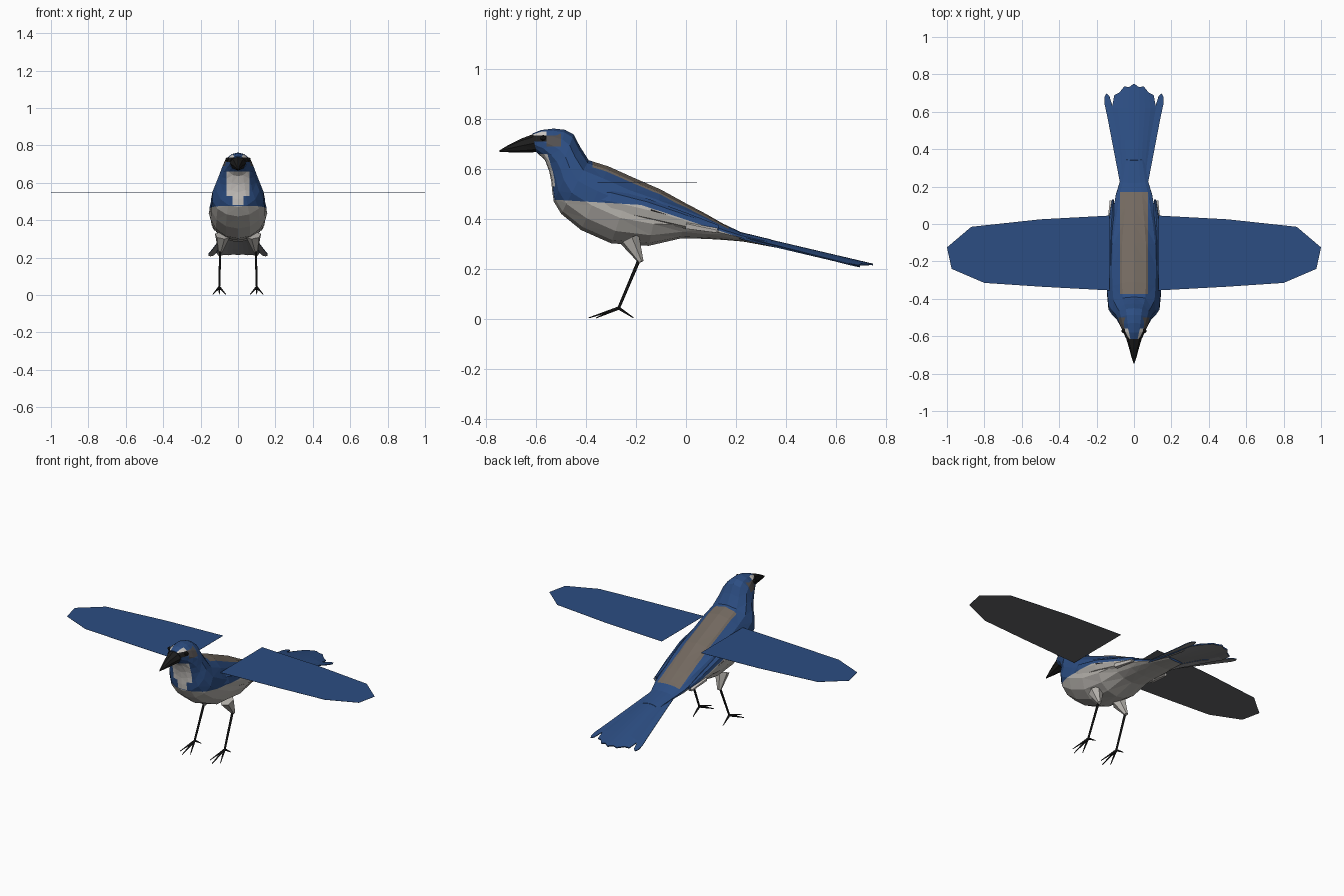
import bpy, bmesh, math
from mathutils import Vector

cube = bpy.data.objects.get("Cube")
if cube:
    bpy.data.objects.remove(cube)


def material(name, r, g, b):
    m = bpy.data.materials.new(name)
    m.use_nodes = True
    m.diffuse_color = (r, g, b, 1)
    bsdf = m.node_tree.nodes["Principled BSDF"]
    bsdf.inputs["Base Color"].default_value = (r, g, b, 1)
    bsdf.inputs["Roughness"].default_value = 0.9
    return m


blue = material("feather blue", .025, .075, .225)
grey = material("belly grey", .46, .44, .41)
pale = material("throat pale grey", .64, .61, .58)
brown = material("back brown", .17, .14, .115)
black = material("beak black", .012, .012, .012)
mask = material("cheek dark grey", .085, .078, .078)
under = material("underwing charcoal", .13, .132, .14)
tail_grey = material("undertail grey", .28, .28, .285)
BLUE, GREY, PALE, BROWN, BLACK, MASK = range(6)
PLUMAGE = [blue, grey, pale, brown, black, mask]


def finish(bm, name, mats):
    me = bpy.data.meshes.new(name)
    bm.to_mesh(me)
    bm.free()
    for m in mats:
        me.materials.append(m)
    ob = bpy.data.objects.new(name, me)
    bpy.context.collection.objects.link(ob)
    return ob


def loft(rings, sides, side=1):
    """Skin tilted rings: top y, top z, bottom y, bottom z, half width, x centre."""
    bm = bmesh.new()
    loops = []
    for ty, tz, by, bz, w, cx in rings:
        loop = []
        for i in range(sides):
            a = math.tau * i / sides
            t = (1 - math.cos(a)) / 2
            loop.append(bm.verts.new((side * (cx + w * math.sin(a)),
                                      ty + (by - ty) * t, tz + (bz - tz) * t)))
        loops.append(loop)
    for p, q in zip(loops, loops[1:]):
        for i in range(sides):
            j = (i + 1) % sides
            bm.faces.new((p[i], p[j], q[j], q[i]))
    bm.faces.new(loops[0])
    bm.faces.new(loops[-1])
    bmesh.ops.recalc_face_normals(bm, faces=bm.faces)
    bmesh.ops.triangulate(bm, faces=bm.faces)
    return bm


def cut(bm, point, normal):
    bmesh.ops.bisect_plane(bm, geom=bm.verts[:] + bm.edges[:] + bm.faces[:],
                           plane_co=point, plane_no=normal, dist=1e-5)


# Border between blue upper parts and grey belly: slope before and after the bend
SLOPES = (.06, .33)


def belly_line(y):
    return .456 - SLOPES[y > -.18] * (y + .18)


def cut_belly(bm):
    for slope in SLOPES:
        cut(bm, (0, -.18, .456), (0, slope, 1))


def plumage(f):
    c, n = f.calc_center_median(), f.normal
    x, y, z = abs(c.x), c.y, c.z
    if y < -.5 and x > .025 and .69 < z < .75:
        if y < -.56 and z > .71:
            return PALE if z > .735 else BLACK
        if y > -.56 and z < .74:
            return MASK
    if y < -.56 and z < .66:
        return PALE
    if y < -.49 and .48 < z < .66 and x < .062:
        return BLUE if z < .53 and x > .03 else PALE
    if z < belly_line(y) or (y > .1 and n.z < -.3):
        return GREY
    if n.z > 0 and x < .075 and -.375 < y < .17:
        return BROWN
    return BLUE


# Body and head, cut along the colour borders
body = loft([
    (-.615, .742, -.60, .668, .045, 0), (-.58, .756, -.565, .635, .062, 0),
    (-.53, .762, -.548, .59, .078, 0), (-.485, .757, -.54, .55, .09, 0),
    (-.45, .738, -.536, .51, .10, 0), (-.425, .69, -.53, .47, .118, 0),
    (-.39, .635, -.50, .42, .14, 0), (-.31, .61, -.42, .355, .148, 0),
    (-.21, .565, -.30, .302, .15, 0), (-.1, .517, -.15, .292, .146, 0),
    (0, .462, -.02, .322, .13, 0), (.08, .42, .08, .32, .113, 0),
    (.15, .38, .16, .315, .1, 0), (.22, .347, .23, .309, .078, 0),
    (.34, .318, .36, .285, .055, 0)], 14)
cut_belly(body)
for x in (.03, .062, .075):
    for s in (1, -1):
        cut(body, (s * x, 0, 0), (1, 0, 0))
for y in (-.56, -.5, -.375, .17):
    cut(body, (0, y, 0), (0, 1, 0))
for z in (.48, .53, .66, .69, .71, .735, .75):
    cut(body, (0, 0, z), (0, 0, 1))
body.normal_update()
for f in body.faces:
    f.material_index = plumage(f)
finish(body, "body", PLUMAGE)

# Beak
finish(loft([(-.6, .744, -.59, .668, .047, 0), (-.66, .722, -.655, .665, .028, 0),
             (-.71, .697, -.71, .667, .014, 0), (-.747, .675, -.747, .669, .002, 0)], 8),
       "beak", [black])


def rod(name, p, q, r1, r2, mat, sides=6):
    p, q = Vector(p), Vector(q)
    bm = bmesh.new()
    bmesh.ops.create_cone(bm, cap_ends=True, segments=sides, radius1=r1, radius2=r2,
                          depth=(q - p).length)
    bm.transform((q - p).to_track_quat('Z', 'Y').to_matrix().to_4x4())
    bmesh.ops.translate(bm, verts=bm.verts, vec=(p + q) / 2)
    return finish(bm, name, [mat])


def plate(name, bm, thickness, mats):
    """Thin feather sheet with a different colour underneath."""
    bm.normal_update()
    for f in bm.faces:
        if f.normal.z < 0:
            f.normal_flip()
    ob = finish(bm, name, mats)
    mod = ob.modifiers.new("thickness", 'SOLIDIFY')
    mod.thickness = thickness
    mod.offset = -1
    mod.material_offset = 1
    return ob


def tail_z(y):
    return .345 - .235 * (y - .22)


WING = [(.13, .045), (.5, .025), (.87, -.015), (1, -.125),
        (.975, -.24), (.8, -.315), (.5, -.335), (.13, -.355)]
OUTER = [(.04, .22), (.075, .22), (.14, .56), (.157, .64), (.158, .68),
         (.148, .698), (.132, .685), (.115, .63), (.07, .5)]

for s, label in ((1, "left"), (-1, "right")):
    # Spread wing
    bm = bmesh.new()
    bm.faces.new([bm.verts.new((s * x, y, .547)) for x, y in WING])
    plate(label + "_wing", bm, .001, [blue, under])

    # Outer tail feather
    bm = bmesh.new()
    bm.faces.new([bm.verts.new((s * x, y, tail_z(y) - .008 - .1 * x)) for x, y in OUTER])
    plate(label + "_outer_tail_feather", bm, .004, [blue, tail_grey])

    # Folded flank feathers along the side of the body
    bm = loft([(-.45, .53, -.45, .45, .02, .105), (-.3, .52, -.3, .42, .03, .122),
               (-.15, .48, -.15, .39, .028, .127), (0, .425, 0, .36, .018, .121),
               (.13, .375, .13, .343, .006, .112)], 8, s)
    cut_belly(bm)
    for f in bm.faces:
        c = f.calc_center_median()
        f.material_index = GREY if c.z < belly_line(c.y) else BLUE
    finish(bm, label + "_flank", PLUMAGE)

    # Dark feather edge and pale feather tip
    rod(label + "_feather_edge", (s * .152, -.14, .435), (s * .115, .1, .366), .005, .003, mask, 4)
    rod(label + "_feather_tip", (s * .126, 0, .375), (s * .12, .125, .352), .018, .01, pale, 5)

    # Eye
    bm = bmesh.new()
    bmesh.ops.create_icosphere(bm, subdivisions=1, radius=.013)
    bmesh.ops.translate(bm, verts=bm.verts, vec=(s * .056, -.572, .724))
    finish(bm, label + "_eye", [black])

    # Leg and foot
    rod(label + "_thigh", (s * .083, -.225, .318), (s * .096, -.18, .228), .042, .011, grey)
    ankle = (s * .1, -.27, .042)
    rod(label + "_shank", (s * .095, -.182, .25), ankle, .007, .0055, black)
    for i, (dx, y) in enumerate([(0, -.39), (.035, -.36), (-.035, -.36), (0, -.21)]):
        rod(f"{label}_toe_{i + 1}", ankle, (s * (.1 + dx), y, .003), .007, .002, black, 5)

# Central tail fan: domed sheet with a scalloped end
bm = bmesh.new()
COLS = 8
rows = []
for y, w in ((.17, .072), (.3, .078), (.45, .095), (.62, .118), (None, .105)):
    row = []
    for i in range(COLS + 1):
        u = 2 * i / COLS - 1
        yy = .75 - .06 * u * u - .014 * (i % 2) if y is None else y
        row.append(bm.verts.new((u * w, yy, tail_z(yy) - .02 * u * u)))
    rows.append(row)
for p, q in zip(rows, rows[1:]):
    for i in range(COLS):
        bm.faces.new((p[i], p[i + 1], q[i + 1], q[i]))
plate("tail_fan", bm, .007, [blue, tail_grey])
